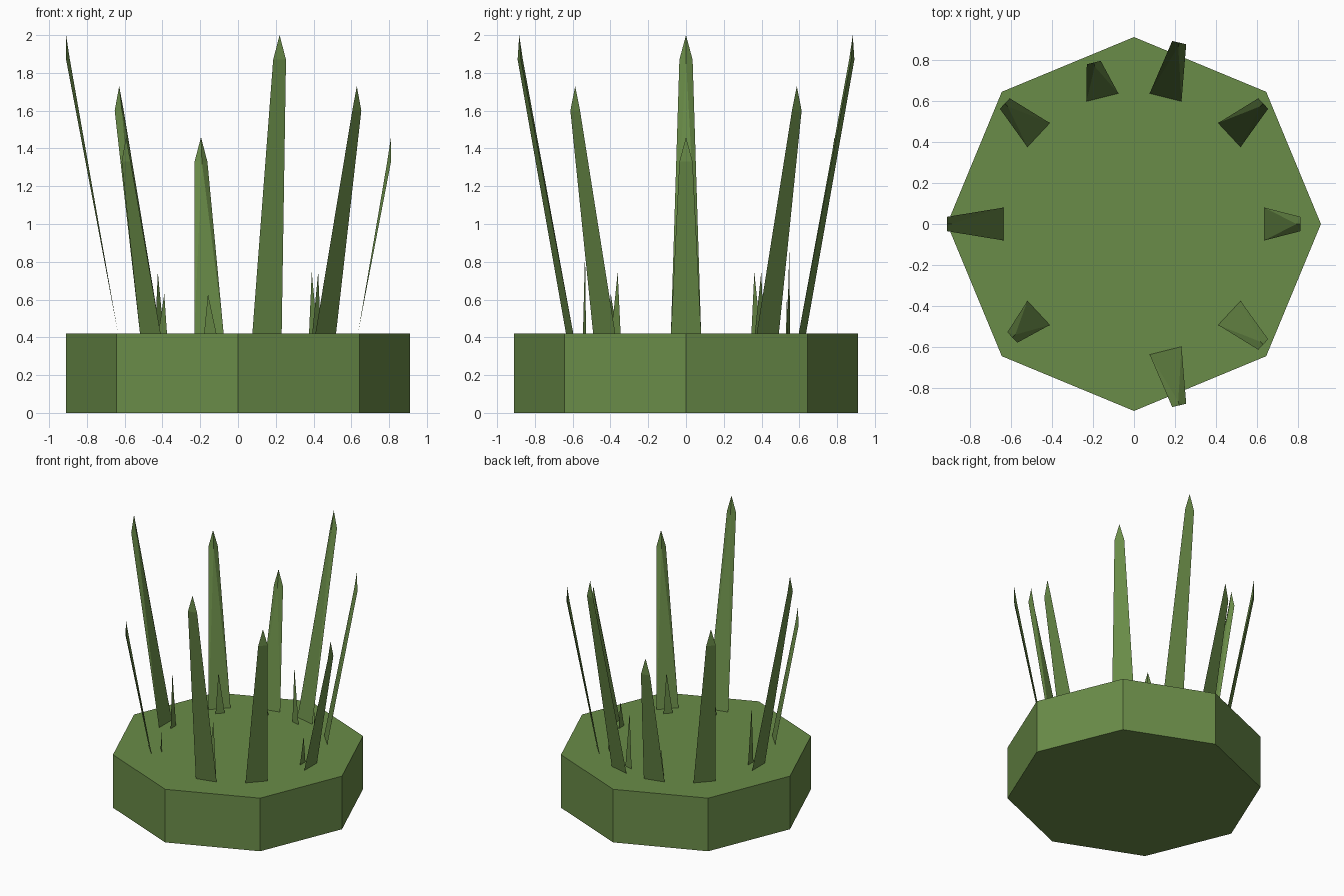
import bpy, bmesh, math
from mathutils import Vector

if "Cube" in bpy.data.objects:
    bpy.data.objects.remove(bpy.data.objects["Cube"])

green = bpy.data.materials.new("leaf_green")
green.diffuse_color = (0.144, 0.262, 0.065, 1)
green.use_nodes = True
green.node_tree.nodes["Principled BSDF"].inputs["Base Color"].default_value = green.diffuse_color

BASE_TOP = 0.42
# size class: (shoulder height, tip height, top radius, small shoot height)
SHORT = (1.33, 1.46, 0.81, 0.63)
MEDIUM = (1.60, 1.73, 0.86, 0.745)
TALL = (1.87, 2.00, 0.91, 0.86)
LAYOUT = [(0, SHORT), (43, MEDIUM), (76, TALL), (104, SHORT), (137, MEDIUM),
          (180, TALL), (223, SHORT), (284, TALL), (317, MEDIUM)]


def make_object(name, verts, faces, closed=True):
    mesh = bpy.data.meshes.new(name)
    mesh.from_pydata(verts, [], faces)
    if closed:
        bm = bmesh.new()
        bm.from_mesh(mesh)
        bmesh.ops.recalc_face_normals(bm, faces=bm.faces)
        bm.to_mesh(mesh)
        bm.free()
    mesh.materials.append(green)
    obj = bpy.data.objects.new(name, mesh)
    bpy.context.collection.objects.link(obj)
    return obj


def polar(angle, r, t, z):
    """Point at radius r and sideways offset t in the direction of angle."""
    a = math.radians(angle)
    return Vector((r * math.cos(a) - t * math.sin(a),
                   r * math.sin(a) + t * math.cos(a), z))


# Octagonal base slab
ring = [polar(45 * i, 0.91, 0, z) for z in (0, BASE_TOP) for i in range(8)]
sides = [(i, (i + 1) % 8, (i + 1) % 8 + 8, i + 8) for i in range(8)]
make_object("base", ring, sides + [tuple(range(7, -1, -1)), tuple(range(8, 16))])

for n, (angle, (shoulder, tip, r, shoot)) in enumerate(LAYOUT, 1):
    # Leaning blade: flat outside, ridged inside, pointed tip
    pts = [polar(angle, 0.635, -0.08, BASE_TOP), polar(angle, 0.635, 0.08, BASE_TOP),
           polar(angle, r, 0.035, shoulder), polar(angle, r, -0.035, shoulder),
           polar(angle, r - 0.02, 0, shoulder), polar(angle, r, 0, tip)]
    make_object(f"blade_{n}", pts, [(0, 1, 2, 3), (1, 0, 4), (0, 3, 4), (2, 1, 4),
                                    (3, 2, 5), (4, 3, 5), (2, 4, 5)])
    # Small flat shoot standing just inside the blade
    pts = [polar(angle, 0.557, -0.021, BASE_TOP), polar(angle, 0.557, 0.046, BASE_TOP),
           polar(angle, 0.557, 0.025, shoot)]
    make_object(f"shoot_{n}", pts, [(0, 1, 2)], closed=False)
